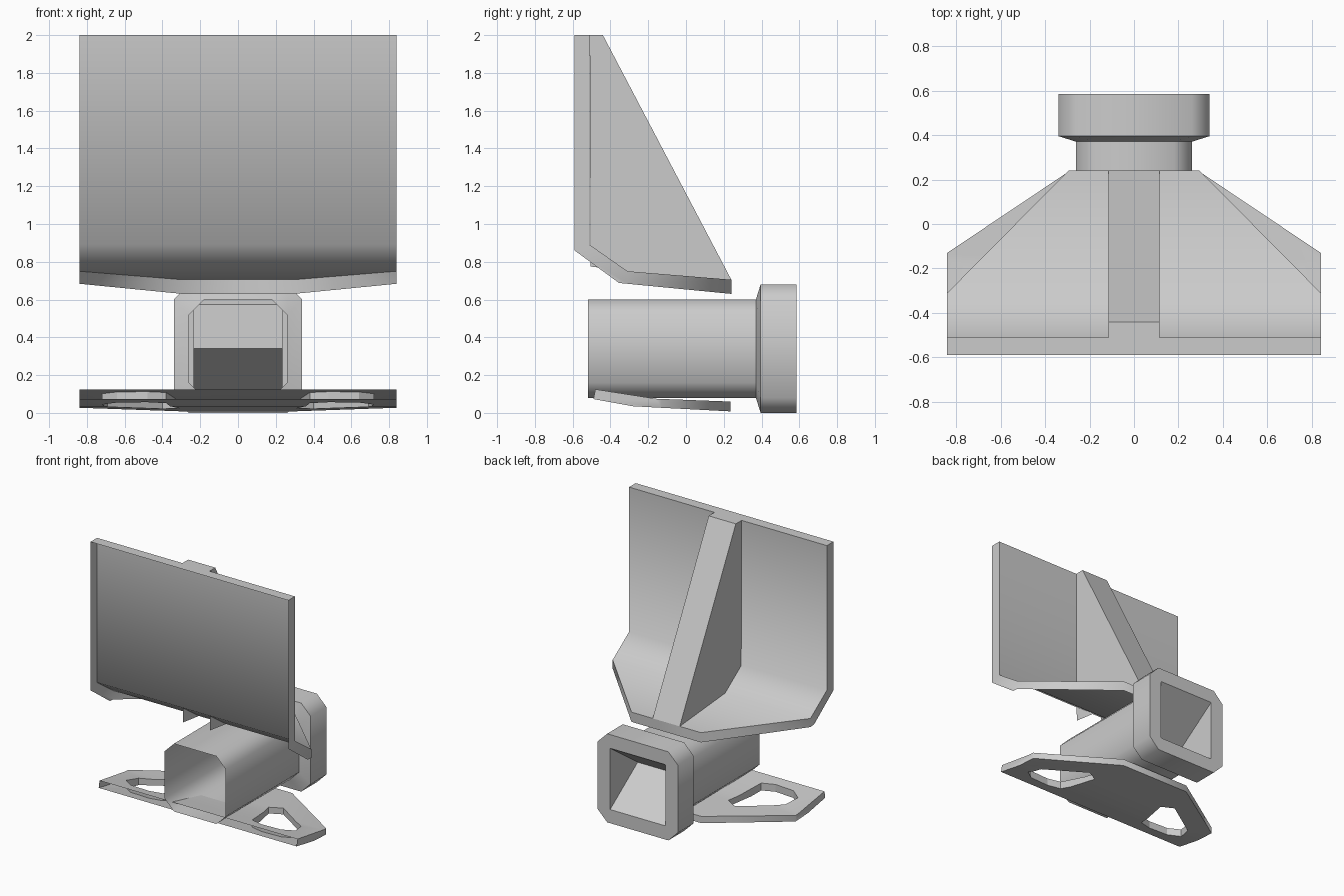
import bpy, bmesh, math
from mathutils import Vector

if "Cube" in bpy.data.objects:
    bpy.data.objects.remove(bpy.data.objects["Cube"])


def finish(bm, name, smooth=None):
    bmesh.ops.recalc_face_normals(bm, faces=bm.faces[:])
    me = bpy.data.meshes.new(name)
    bm.to_mesh(me)
    bm.free()
    ob = bpy.data.objects.new(name, me)
    bpy.context.collection.objects.link(ob)
    if smooth:
        activate(ob)
        bpy.ops.object.shade_smooth_by_angle(angle=math.radians(smooth))
    return ob


def activate(ob):
    bpy.ops.object.select_all(action='DESELECT')
    ob.select_set(True)
    bpy.context.view_layer.objects.active = ob


def open_faces(ob, test):
    """Remove the faces whose normal passes the test (open sheet-metal sides)."""
    bm = bmesh.new()
    bm.from_mesh(ob.data)
    bm.normal_update()
    gone = [f for f in bm.faces if abs(f.normal.x) < 0.01 and test(f)]
    bmesh.ops.delete(bm, geom=gone, context='FACES')
    bm.to_mesh(ob.data)
    bm.free()


def prism(bm, points, direction):
    """Closed prism from a list of 3D points."""
    face = bm.faces.new([bm.verts.new(p) for p in points])
    ext = bmesh.ops.extrude_face_region(bm, geom=[face], use_keep_orig=True)
    verts = [g for g in ext['geom'] if isinstance(g, bmesh.types.BMVert)]
    bmesh.ops.translate(bm, vec=direction, verts=verts)


def bent_plate(name, profile, half, corner_y, tip):
    """Side profile (y, z) extruded across x, rear corners cut diagonally."""
    bm = bmesh.new()
    prism(bm, [(-half, y, z) for y, z in profile], (2 * half, 0, 0))
    dx, dy = half - tip[0], corner_y - tip[1]
    for s in (1, -1):
        geom = bm.verts[:] + bm.edges[:] + bm.faces[:]
        bmesh.ops.bisect_plane(bm, geom=geom, dist=1e-5,
                               plane_co=(s * tip[0], tip[1], 0),
                               plane_no=Vector((-s * dy, dx, 0)).normalized(),
                               clear_outer=True)
        bmesh.ops.holes_fill(bm, edges=[e for e in bm.edges if e.is_boundary], sides=0)
    return finish(bm, name, 60)


def octagon(bm, y, h, c, zc=0.34):
    k = h - c
    pts = [(h, -k), (h, k), (k, h), (-k, h), (-h, k), (-h, -k), (-k, -h), (k, -h)]
    return [bm.verts.new((x, y, zc + z)) for x, z in pts]


# Receiver tube with the thick collar and square rear mouth
bm = bmesh.new()
rings = [octagon(bm, *r) for r in [(-0.52, 0.26, 0.08), (0.37, 0.26, 0.08),
                                   (0.395, 0.34, 0.08), (0.585, 0.34, 0.08),
                                   (0.585, 0.235, 0.003)]]
for a, b in zip(rings, rings[1:]):
    for i in range(8):
        j = (i + 1) % 8
        bm.faces.new((a[i], a[j], b[j], b[i]))
finish(bm, "receiver_tube", 50)

# Wedge-shaped pocket inside the collar mouth
bm = bmesh.new()
h = 0.235
l, r = [[bm.verts.new((x, y, z)) for y, z in
         ((0.585, 0.34 - h), (0.25, 0.34), (0.585, 0.34 + h))] for x in (-h, h)]
bm.faces.new((l[0], r[0], r[1], l[1]))
bm.faces.new((l[1], r[1], r[2], l[2]))
bm.faces.new(l)
bm.faces.new(r[::-1])
finish(bm, "mouth_wedge")

# Upright sheet bent back into a shelf, with a folded rim and open front
upright = bent_plate("upright_plate",
                     [(-0.59, 2), (-0.59, 0.86), (-0.355, 0.688), (0.24, 0.63),
                      (0.24, 0.705), (-0.31, 0.75), (-0.51, 0.89), (-0.51, 2)],
                     0.84, -0.31, (0.295, 0.24))
open_faces(upright, lambda f: f.normal.y + f.normal.z < -0.5)

# Diagonal stiffening rib, open where it meets the sheet
bm = bmesh.new()
prism(bm, [(-0.115, y, z) for y, z in
           ((-0.51, 2), (-0.505, 0.775), (-0.31, 0.75), (0.24, 0.705), (-0.44, 2))],
      (0.23, 0, 0))
rib = finish(bm, "stiffening_rib")
open_faces(rib, lambda f: f.normal.y < -0.5 or f.normal.z < -0.5)

# Lower base plate
base = bent_plate("base_plate",
                  [(-0.49, 0.073), (-0.28, 0.035), (0.235, 0.008),
                   (0.235, 0.06), (-0.16, 0.075), (-0.48, 0.125)],
                  0.84, -0.13, (0.295, 0.235))

# Chain holes cut on both sides of the base plate
hole = [(0.38, -0.37), (0.31, -0.07), (0.40, -0.02), (0.69, -0.22),
        (0.72, -0.33), (0.64, -0.39), (0.48, -0.40)]
bm = bmesh.new()
for s in (1, -1):
    prism(bm, [(s * x, y, -0.2) for x, y in hole], (0, 0, 0.6))
cutter = finish(bm, "hole_cutter")
cutter.hide_render = True
cut = base.modifiers.new("holes", 'BOOLEAN')
cut.operation = 'DIFFERENCE'
cut.solver = 'EXACT'
cut.object = cutter
activate(base)
bpy.ops.object.modifier_apply(modifier=cut.name)
bpy.data.objects.remove(cutter)

# Open front edge of the base plate
open_faces(base, lambda f: f.normal.y < -0.9 and f.calc_center_median().y < -0.45)
